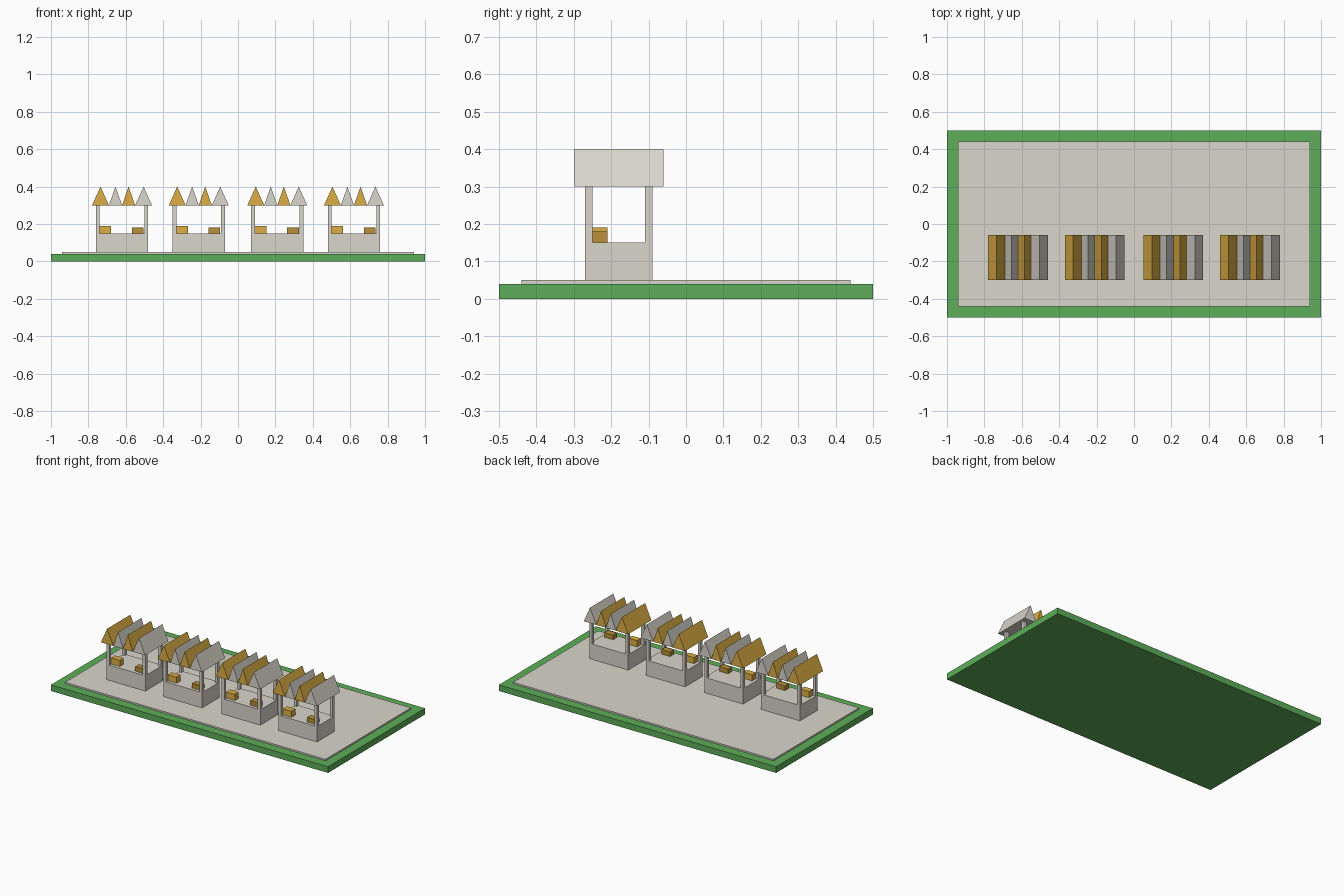
import bpy

if "Cube" in bpy.data.objects:
    bpy.data.objects.remove(bpy.data.objects["Cube"])


def material(name, rgb):
    m = bpy.data.materials.new(name)
    m.diffuse_color = (*rgb, 1)
    m.use_nodes = True
    m.node_tree.nodes["Principled BSDF"].inputs["Base Color"].default_value = m.diffuse_color
    return m


GREEN = material("grass_green", (0.11, 0.42, 0.10))
GOLD = material("gold", (0.72, 0.43, 0.06))
OCHRE = material("ochre", (0.48, 0.28, 0.04))
STONE = material("stone", (0.70, 0.67, 0.60))


def mesh_object(name, verts, faces, mat):
    me = bpy.data.meshes.new(name)
    me.from_pydata(verts, [], faces)
    me.materials.append(mat)
    ob = bpy.data.objects.new(name, me)
    bpy.context.collection.objects.link(ob)
    return ob


def box(name, x, y, z, mat):
    """Box from (min, max) ranges."""
    verts = [(a, b, c) for a in x for b in y for c in z]
    faces = [(0, 1, 3, 2), (4, 6, 7, 5), (0, 4, 5, 1),
             (2, 3, 7, 6), (0, 2, 6, 4), (1, 5, 7, 3)]
    return mesh_object(name, verts, faces, mat)


def gable(name, x, y, z, mat):
    """Triangular prism with its ridge along y."""
    verts = [p for b in y for p in
             ((x[0], b, z[0]), (x[1], b, z[0]), (sum(x) / 2, b, z[1]))]
    faces = [(0, 1, 2), (3, 5, 4), (0, 3, 4, 1), (1, 4, 5, 2), (2, 5, 3, 0)]
    return mesh_object(name, verts, faces, mat)


# Ground slab and paving
box("grass_base", (-1, 1), (-0.5, 0.5), (0, 0.04), GREEN)
box("paving", (-0.94, 0.94), (-0.44, 0.44), (0.04, 0.05), STONE)


def stall(i, cx):
    # Counter
    box(f"counter_{i}", (cx - 0.14, cx + 0.14), (-0.27, -0.09), (0.05, 0.15), STONE)
    # Corner posts
    for px in (cx - 0.14, cx + 0.12):
        for py in (-0.27, -0.11):
            box(f"post_{i}", (px, px + 0.02), (py, py + 0.02), (0.15, 0.30), STONE)
    # Striped awning ridges
    edge = cx - 0.16
    for k, w in enumerate((0.09, 0.07, 0.07, 0.09)):
        gable(f"awning_{i}_{k}", (edge, edge + w), (-0.30, -0.06), (0.30, 0.40),
              STONE if k % 2 else GOLD)
        edge += w
    # Goods on the counter
    box(f"tall_crate_{i}", (cx - 0.12, cx - 0.058), (-0.25, -0.21), (0.15, 0.19), GOLD)
    box(f"low_crate_{i}", (cx + 0.053, cx + 0.115), (-0.25, -0.21), (0.15, 0.18), OCHRE)


# Row of four market stalls
for i, cx in enumerate((-0.62, -0.21, 0.21, 0.62)):
    stall(i, cx)
